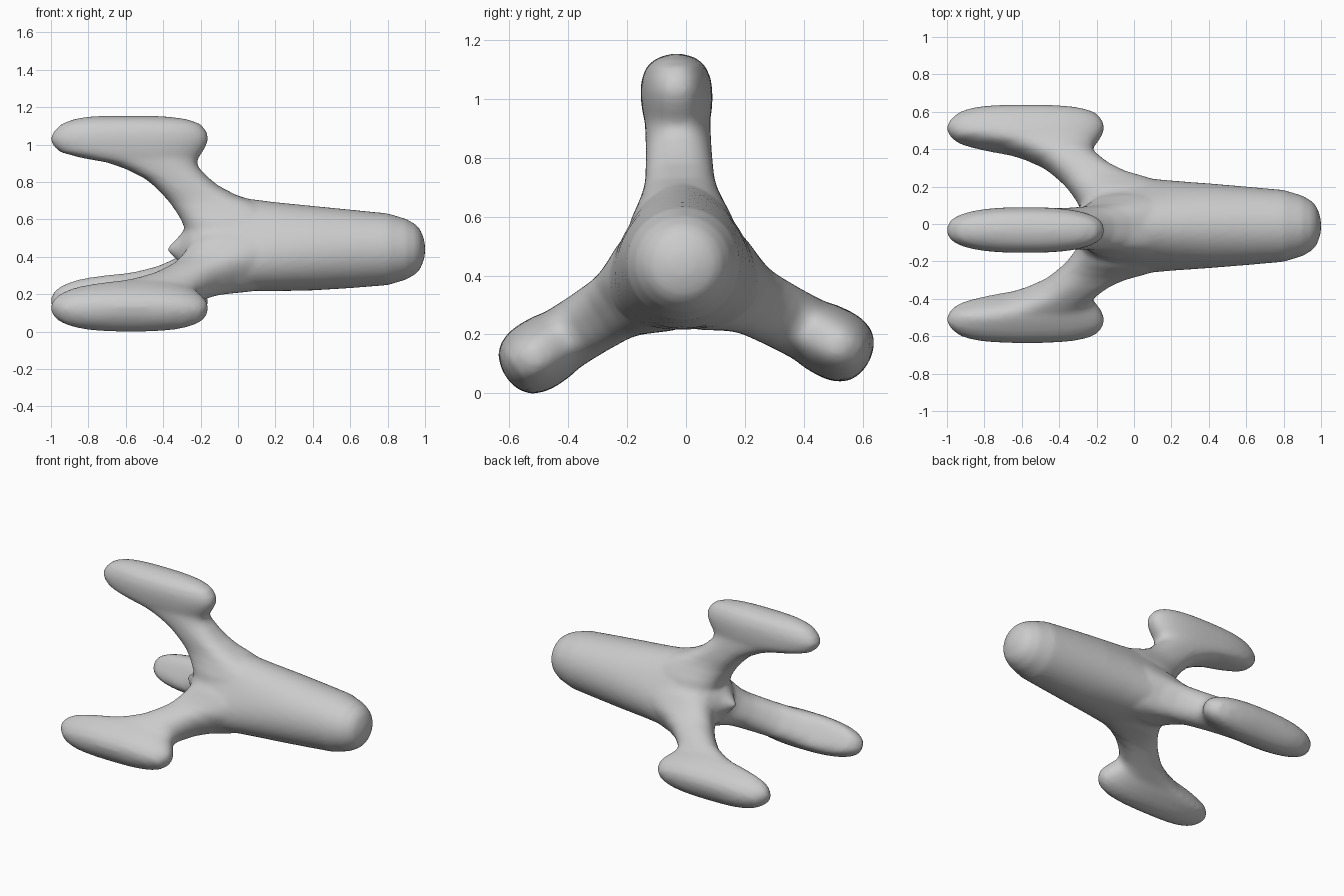
import bpy, bmesh
from math import sin, cos, radians, pi

if "Cube" in bpy.data.objects:
    bpy.data.objects.remove(bpy.data.objects["Cube"])

CY, CZ, TWIST = -0.01, 0.44, 2.2     # ship axis and its slight roll
SEG = 48
bm = bmesh.new()


def spow(v, e):
    return (1 if v >= 0 else -1) * abs(v) ** e


def loft(rings):
    """Skin a list of point rings into a closed tube."""
    vs = [[bm.verts.new(p) for p in ring] for ring in rings]
    for a, b in zip(vs, vs[1:]):
        for i in range(SEG):
            j = (i + 1) % SEG
            bm.faces.new((a[i], a[j], b[j], b[i]))
    bm.faces.new(vs[0][::-1])
    bm.faces.new(vs[-1])


# Fuselage: x, mean radius, three-lobed swelling towards the fins
body = [(1.0, .025, 0), (.993, .06, 0), (.975, .105, 0), (.95, .133, 0),
        (.9, .162, 0), (.8, .192, 0), (.6, .21, .002), (.4, .226, .006),
        (.2, .238, .014), (0, .25, .028), (-.12, .242, .03), (-.2, .21, .02),
        (-.25, .165, .01), (-.285, .11, 0), (-.31, .075, 0), (-.34, .045, 0),
        (-.375, .012, 0)]
rings = []
for x, r, lobe in body:
    ring = []
    for i in range(SEG):
        t = 2 * pi * i / SEG
        rr = r + lobe * cos(3 * t)
        a = t + radians(90 + TWIST)
        ring.append((x, CY + rr * cos(a), CZ + rr * sin(a)))
    rings.append(ring)
loft(rings)

# Fin with pod: distance from axis, rear x, front x, half thickness
fin = [(0, -.27, .2, .17), (.11, -.285, .24, .185), (.16, -.305, .24, .17),
       (.2, -.33, .22, .15), (.25, -.365, .11, .127), (.29, -.40, -.01, .117),
       (.34, -.45, -.105, .114), (.38, -.50, -.155, .112),
       (.43, -.60, -.205, .111), (.465, -.70, -.22, .111),
       (.49, -.84, -.21, .112), (.52, -.95, -.19, .118),
       (.55, -.985, -.172, .121), (.59, -1.003, -.158, .122),
       (.63, -.985, -.168, .117), (.67, -.945, -.20, .1),
       (.695, -.88, -.27, .073), (.708, -.81, -.36, .042),
       (.713, -.74, -.44, .015)]
for k in range(3):
    a = radians(90 + TWIST + 120 * k)
    rings = []
    for r, x0, x1, h in fin:
        ring = []
        for i in range(SEG):
            t = 2 * pi * i / SEG
            x = (x0 + x1) / 2 + (x1 - x0) / 2 * spow(cos(t), .8)
            w = h * spow(sin(t), .8)
            ring.append((x, CY + r * cos(a) - w * sin(a),
                         CZ + r * sin(a) + w * cos(a)))
        rings.append(ring)
    loft(rings)

bmesh.ops.recalc_face_normals(bm, faces=bm.faces[:])
me = bpy.data.meshes.new("rocket_ship")
bm.to_mesh(me)
bm.free()
ship = bpy.data.objects.new("rocket_ship", me)
bpy.context.collection.objects.link(ship)

# Fuse the parts into one soft skin
rem = ship.modifiers.new("fuse", 'REMESH')
rem.mode = 'VOXEL'
rem.voxel_size = 0.012
rem.use_smooth_shade = True
sm = ship.modifiers.new("soften", 'SMOOTH')
sm.factor = 0.5
sm.iterations = 10
